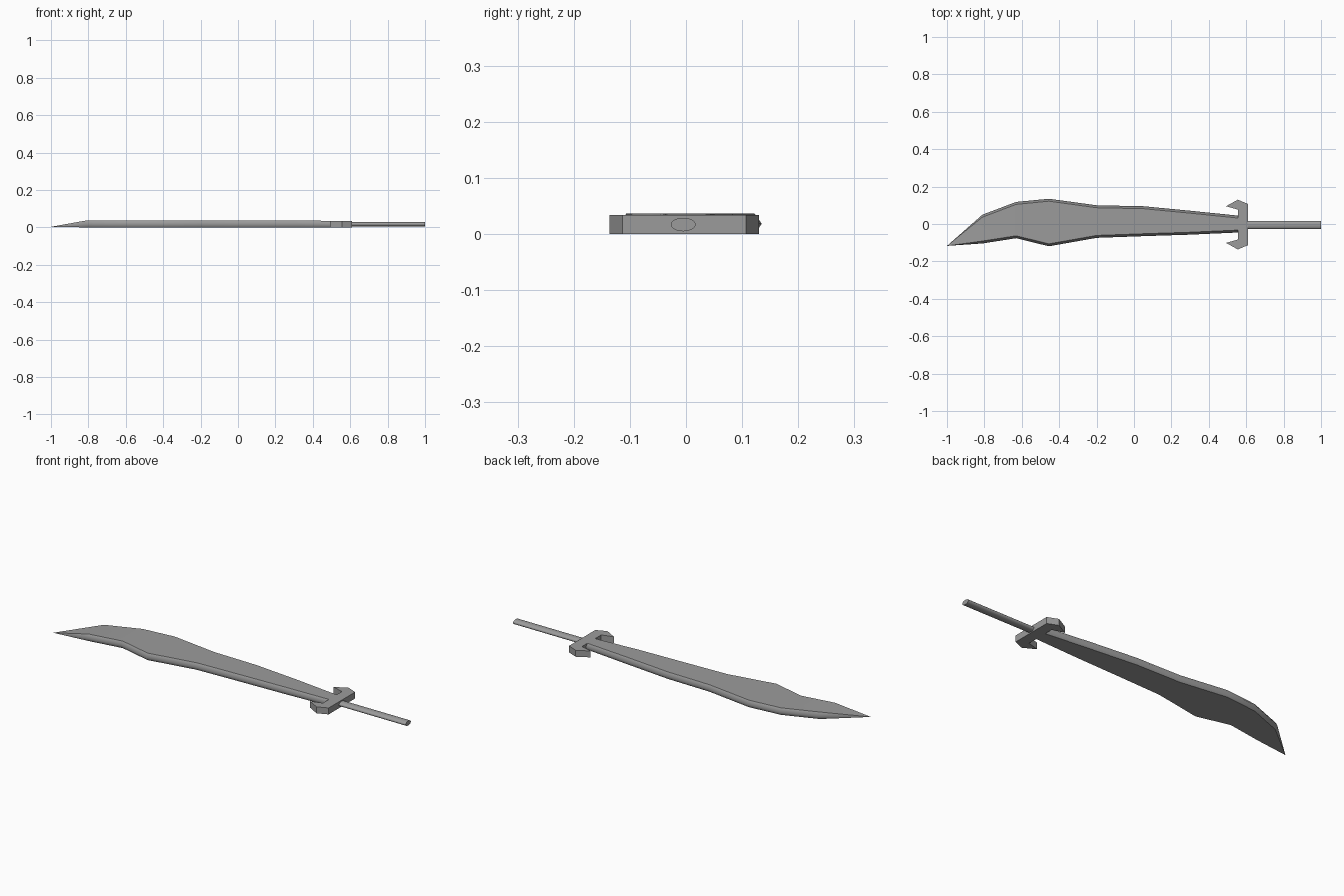
import bpy, bmesh, math

if "Cube" in bpy.data.objects:
    bpy.data.objects.remove(bpy.data.objects["Cube"])

# Dark steel grey shared by all parts
steel = bpy.data.materials.new("dark_grey")
steel.diffuse_color = (0.33, 0.33, 0.33, 1)
steel.use_nodes = True
steel.node_tree.nodes["Principled BSDF"].inputs["Base Color"].default_value = steel.diffuse_color


def make_object(name, bm):
    bmesh.ops.recalc_face_normals(bm, faces=bm.faces)
    mesh = bpy.data.meshes.new(name)
    bm.to_mesh(mesh)
    bm.free()
    mesh.materials.append(steel)
    obj = bpy.data.objects.new(name, mesh)
    bpy.context.collection.objects.link(obj)
    return obj


# Blade: hexagonal sections (x, lower y, upper y, top z) running to a low point
stations = [
    (-0.81, -0.104, 0.050, 0.037), (-0.63, -0.076, 0.118, 0.037),
    (-0.455, -0.119, 0.135, 0.037), (-0.20, -0.074, 0.100, 0.037),
    (0.05, -0.065, 0.095, 0.037), (0.30, -0.057, 0.071, 0.037),
    (0.565, -0.045, 0.044, 0.034),
]
inset = 0.013
bm = bmesh.new()
rings = []
for x, lo, hi, z in stations:
    section = [(lo, z / 2), (lo + inset, z), (hi - inset, z),
               (hi, z / 2), (hi - inset, 0), (lo + inset, 0)]
    rings.append([bm.verts.new((x, y, h)) for y, h in section])
tip = bm.verts.new((-1.0, -0.117, 0.003))
for i in range(6):
    j = (i + 1) % 6
    bm.faces.new((tip, rings[0][i], rings[0][j]))
    for a, b in zip(rings, rings[1:]):
        bm.faces.new((a[i], b[i], b[j], a[j]))
bm.faces.new(rings[-1])
# Smooth over the cutting ridges, sharp around the flat top and bottom
for f in bm.faces:
    f.smooth = True
chains = [[tip] + [r[i] for r in rings] for i in (1, 2, 4, 5)]
for chain in chains:
    for a, b in zip(chain, chain[1:]):
        bm.edges.get((a, b)).smooth = False
for a, b in zip(rings[-1], rings[-1][1:] + rings[-1][:1]):
    bm.edges.get((a, b)).smooth = False
make_object("blade", bm)

# Guard: mirrored hooked outline, extruded upward
half = [(0.555, 0.045), (0.555, 0.080), (0.492, 0.098),
        (0.555, 0.133), (0.61, 0.110)]
mid_y = -0.003
outline = [(x, mid_y + y) for x, y in half]
outline += [(x, mid_y - y) for x, y in reversed(half)]
bm = bmesh.new()
face = bm.faces.new([bm.verts.new((x, y, 0)) for x, y in outline])
ext = bmesh.ops.extrude_face_region(bm, geom=[face])
bmesh.ops.translate(bm, vec=(0, 0, 0.034),
                    verts=[v for v in ext["geom"] if isinstance(v, bmesh.types.BMVert)])
make_object("guard", bm)

# Handle: oval rod
bm = bmesh.new()
bmesh.ops.create_cone(bm, cap_ends=True, segments=32, radius1=1, radius2=1, depth=2)
for v in bm.verts:
    x, y, z = v.co
    v.co = (0.80 + z * 0.20, -0.005 + x * 0.022, 0.017 + y * 0.012)
handle = make_object("handle", bm)
handle.select_set(True)
bpy.context.view_layer.objects.active = handle
bpy.ops.object.shade_smooth_by_angle(angle=math.radians(40))
